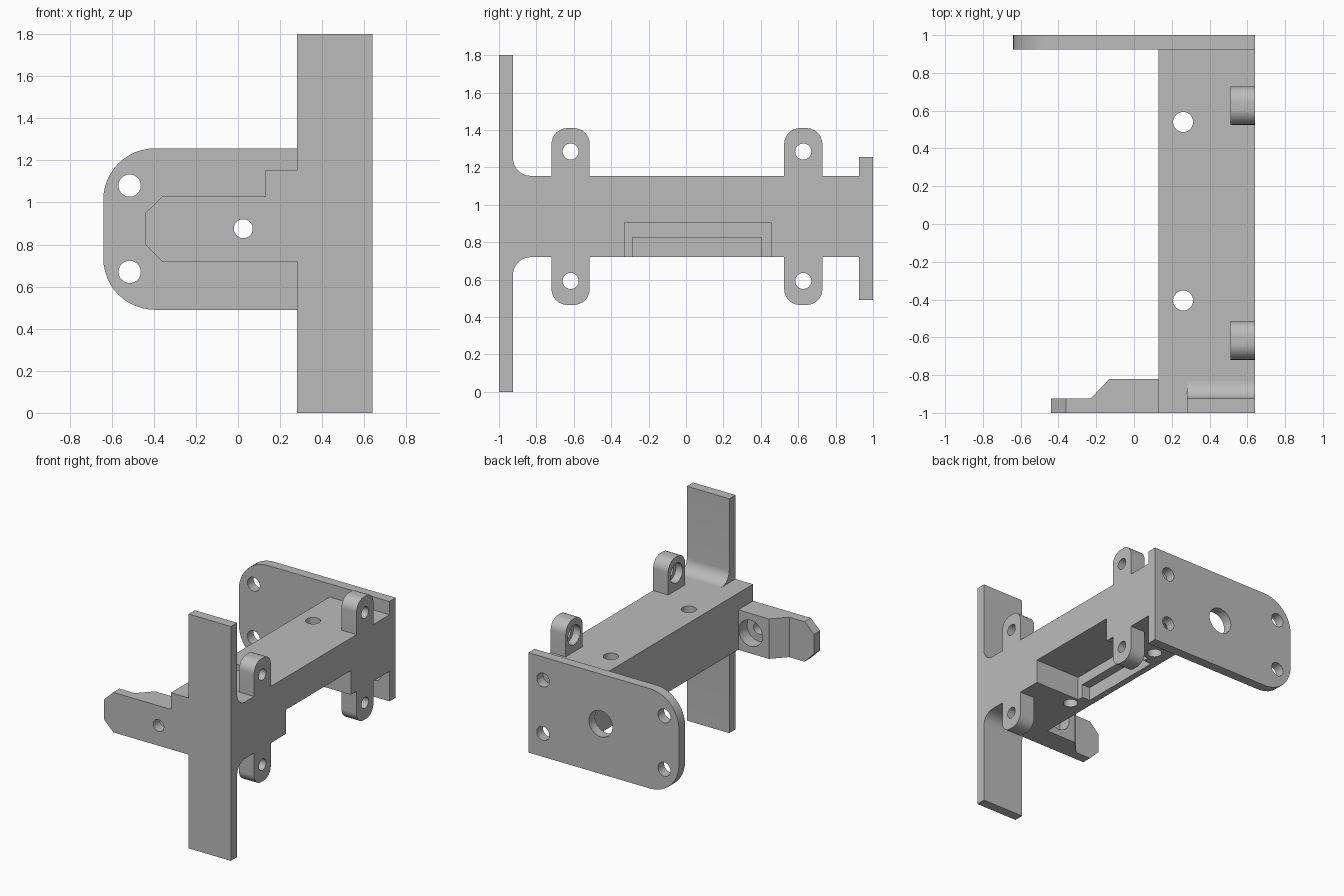
import bpy, bmesh, math
from mathutils import Vector

if "Cube" in bpy.data.objects:
    bpy.data.objects.remove(bpy.data.objects["Cube"])

grey = bpy.data.materials.new("plain_grey")
grey.use_nodes = True
grey.diffuse_color = (0.5, 0.5, 0.5, 1)
grey.node_tree.nodes["Principled BSDF"].inputs["Base Color"].default_value = (0.5, 0.5, 0.5, 1)

PLACE = {"x": lambda a, b, t: (t, a, b),
         "y": lambda a, b, t: (a, t, b),
         "z": lambda a, b, t: (a, b, t)}


def rounded(points, steps=12):
    """Outline from (a, b) or (a, b, radius) square corners."""
    out = []
    for i, p in enumerate(points):
        corner = Vector(p[:2])
        if len(p) == 2:
            out.append(corner)
            continue
        u = (Vector(points[i - 1][:2]) - corner).normalized()
        v = (Vector(points[(i + 1) % len(points)][:2]) - corner).normalized()
        centre = corner + p[2] * (u + v)
        for k in range(steps + 1):
            t = math.pi / 2 * k / steps
            out.append(centre - p[2] * (v * math.cos(t) + u * math.sin(t)))
    return [p for i, p in enumerate(out) if (p - out[i - 1]).length > 1e-5]


def prism(name, axis, outline, lo, hi):
    """Extrude an outline along an axis."""
    bm = bmesh.new()
    place = PLACE[axis]
    rings = [[bm.verts.new(place(a, b, t)) for a, b in outline] for t in (lo, hi)]
    n = len(outline)
    for ring in rings:
        bm.faces.new(ring)
    for i in range(n):
        j = (i + 1) % n
        bm.faces.new((rings[0][i], rings[0][j], rings[1][j], rings[1][i]))
    bmesh.ops.recalc_face_normals(bm, faces=bm.faces)
    mesh = bpy.data.meshes.new(name)
    bm.to_mesh(mesh)
    bm.free()
    mesh.materials.append(grey)
    obj = bpy.data.objects.new(name, mesh)
    bpy.context.collection.objects.link(obj)
    return obj


def box(name, x, y, z):
    return prism(name, "z", [(x[0], y[0]), (x[1], y[0]), (x[1], y[1]), (x[0], y[1])], *z)


def rod(axis, a, b, r, lo, hi, sides=40):
    turn = [2 * math.pi * k / sides for k in range(sides)]
    return prism("cutter", axis, [(a + r * math.cos(t), b + r * math.sin(t)) for t in turn], lo, hi)


def carve(obj, *cutters, operation="DIFFERENCE"):
    """Apply booleans in turn and remove the cutters."""
    for cutter in cutters:
        cutter.hide_render = True
        mod = obj.modifiers.new("cut", "BOOLEAN")
        mod.operation, mod.solver, mod.object = operation, "EXACT", cutter
        bpy.context.view_layer.update()
        graph = bpy.context.evaluated_depsgraph_get()
        mesh = bpy.data.meshes.new_from_object(obj.evaluated_get(graph))
        obj.modifiers.clear()
        obj.data = mesh
        bpy.data.objects.remove(cutter)
    return obj


TOP, BOTTOM, SIDE = 1.155, 0.72, 0.64
parts = []

# Main beam with a stepped pocket underneath and two vertical holes
beam = box("main_beam", (0.13, SIDE), (-1, 0.925), (BOTTOM, TOP))
carve(beam,
      box("cutter", (0.25, 0.8), (-0.33, 0.455), (0.5, 0.905)),
      box("cutter", (0.18, 0.4), (-0.285, 0.405), (0.5, 0.825)),
      *[rod("z", 0.26, y, 0.053, 0.5, 1.4) for y in (-0.405, 0.54)])
parts.append(beam)

# Front flange halves, filleted into the beam
for name, base, tip, out in (("upper_flange", TOP, 1.8, 1), ("lower_flange", BOTTOM, 0, -1)):
    outline = rounded([(-1, base), (-1, tip), (-0.925, tip),
                       (-0.925, base, 0.095), (-0.83, base)])
    parts.append(prism(name, "x", outline, 0.28, SIDE))

# Side arm with a thin chamfered tip and a counterbored hole
arm = prism("side_arm", "y", [(0.13, BOTTOM), (0.13, 1.027), (-0.36, 1.027), (-0.44, 0.95),
                              (-0.44, 0.8), (-0.36, BOTTOM)], -1, -0.7)
ramp = prism("cutter", "z", [(-0.6, -1.2), (0.3, -1.2), (0.3, -0.82), (-0.13, -0.82),
                             (-0.23, -0.925), (-0.6, -0.925)], 0.5, 1.3)
carve(arm, ramp, operation="INTERSECT")
carve(arm, rod("y", 0.025, 0.875, 0.045, -1.2, -0.6),
      rod("y", 0.025, 0.875, 0.1, -0.92, -0.6))
parts.append(arm)

# Back mounting plate
plate = prism("back_plate", "y", rounded([(SIDE, 0.49), (SIDE, 1.257),
                                          (-SIDE, 1.257, 0.245), (-SIDE, 0.49, 0.245)]), 0.925, 1)
carve(plate, rod("y", 0.025, 0.875, 0.1, 0.8, 1.2),
      *[rod("y", x, z, 0.053, 0.8, 1.2) for x in (-0.515, 0.515) for z in (0.67, 1.08)])
parts.append(plate)

# Screw lugs above and below the beam, counterbored on the inner side
for end, y in (("front", -0.617), ("back", 0.627)):
    for level, base, tip, hole in (("upper", TOP, 1.41, 1.285), ("lower", BOTTOM, 0.465, 0.593)):
        outline = rounded([(y - 0.102, base), (y - 0.102, tip, 0.085),
                           (y + 0.102, tip, 0.085), (y + 0.102, base)])
        lug = prism(f"{level}_{end}_lug", "x", outline, 0.512, SIDE)
        carve(lug, rod("x", y, hole, 0.043, 0.3, 0.9), rod("x", y, hole, 0.075, 0.3, 0.57))
        parts.append(lug)

# Smooth the curves and keep the edges crisp
bpy.ops.object.select_all(action="DESELECT")
for part in parts:
    part.select_set(True)
bpy.context.view_layer.objects.active = parts[0]
bpy.ops.object.shade_smooth_by_angle(angle=math.radians(30))
